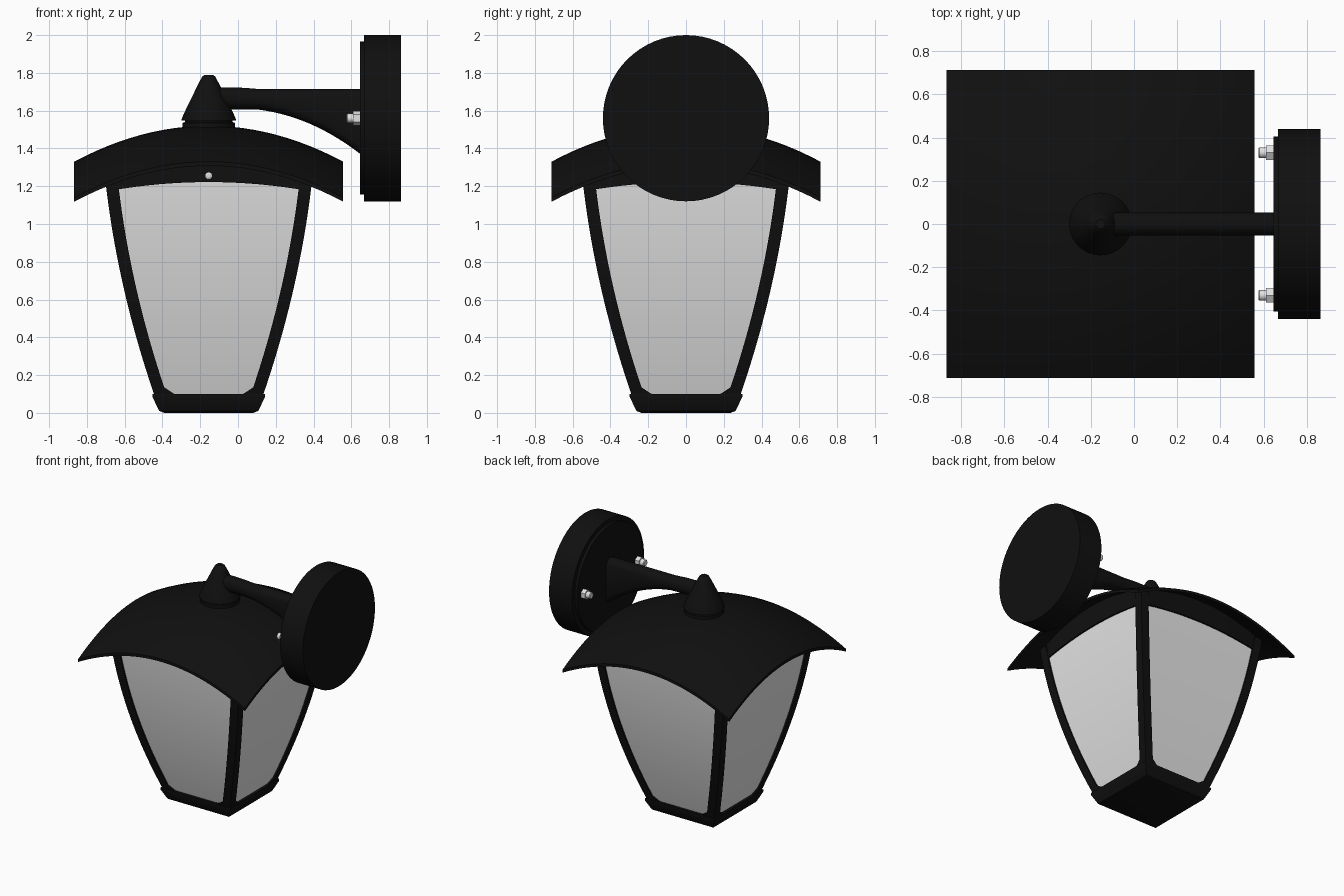
import bpy, bmesh, math
from mathutils import Matrix, Vector

cube = bpy.data.objects.get("Cube")
if cube:
    bpy.data.objects.remove(cube, do_unlink=True)

CX = -0.155       # lantern axis
PLATE_Z = 1.56    # wall plate centre height


def material(name, rgb):
    m = bpy.data.materials.new(name)
    m.use_nodes = True
    m.diffuse_color = (*rgb, 1)
    m.node_tree.nodes["Principled BSDF"].inputs["Base Color"].default_value = (*rgb, 1)
    return m


BLACK = material("black_metal", (0.005, 0.005, 0.005))
GLASS = material("frosted_glass", (0.8, 0.8, 0.8))
STEEL = material("bright_steel", (0.75, 0.75, 0.75))


def finish(name, bm, mat, angle=30):
    bmesh.ops.recalc_face_normals(bm, faces=bm.faces)
    mesh = bpy.data.meshes.new(name)
    bm.to_mesh(mesh)
    bm.free()
    ob = bpy.data.objects.new(name, mesh)
    bpy.context.collection.objects.link(ob)
    mesh.materials.append(mat)
    bpy.ops.object.select_all(action='DESELECT')
    ob.select_set(True)
    bpy.context.view_layer.objects.active = ob
    bpy.ops.object.shade_smooth_by_angle(angle=math.radians(angle))
    return ob


def loft(name, rings, mat, matrix=Matrix(), angle=30):
    """Skin a list of equal-length closed rings and cap both ends."""
    bm = bmesh.new()
    rows = [[bm.verts.new(matrix @ Vector(p)) for p in r] for r in rings]
    n = len(rows[0])
    for a, b in zip(rows, rows[1:]):
        for i in range(n):
            j = (i + 1) % n
            bm.faces.new((a[i], a[j], b[j], b[i]))
    bm.faces.new(rows[0])
    bm.faces.new(rows[-1])
    return finish(name, bm, mat, angle)


def square(z, h):
    return [(h, h, z), (-h, h, z), (-h, -h, z), (h, -h, z)]


def lathe(name, profile, mat, matrix, sides=48):
    """Revolve (radius, height) points about local z."""
    rings = [[(r * math.cos(2 * math.pi * i / sides), r * math.sin(2 * math.pi * i / sides), z)
              for i in range(sides)] for r, z in profile]
    return loft(name, rings, mat, matrix)


def half(z):
    """Half width of the curved lantern body at a height."""
    t = (z - 0.13) / 1.04
    return 0.30 + 0.24 * t + 0.11 * t * (1 - t)


def droop(u):
    return 0.19 * (u / 0.712) ** 2


def turned(k):
    return Matrix.Translation((CX, 0, 0)) @ Matrix.Rotation(k * math.pi / 2, 4, 'Z')


AXIS = Matrix.Translation((CX, 0, 0))
SIDES = ("front", "left", "back", "right")

# Frosted glass body
zs = [0.07 + 1.2 * i / 20 for i in range(21)]
loft("glass_body", [square(z, half(z) - 0.012) for z in zs], GLASS, AXIS)

# Base tray
loft("base_tray", [square(z, h) for z, h in
                   ((0, 0.235), (0.01, 0.262), (0.03, 0.272), (0.085, 0.298), (0.10, 0.298))],
     BLACK, AXIS)

# Corner posts, flared at the foot
for k, side in enumerate(SIDES):
    rings = []
    for z in [0.07, 0.10, 0.115, 0.135] + [0.16 + 1.12 * i / 20 for i in range(21)]:
        h = half(z)
        w = 0.066 + max(0, 0.135 - z) * 1.2
        q = 0.04
        rings.append([(h, h, z), (h - w, h, z), (h - w, h - q, z),
                      (h - q, h - q, z), (h - q, h - w, z), (h, h - w, z)])
    loft("corner_post_" + side, rings, BLACK, turned(k))

# Arched band over each pane, reaching up to the roof
for k, side in enumerate(SIDES):
    rings = []
    for i in range(17):
        u = -0.53 + 1.06 * i / 16
        lo = 1.222 - 0.037 * (u / 0.47) ** 2
        hi = 1.395 - droop(u)
        h = half(lo)
        rings.append([(u, -h, lo), (u, -h, hi), (u, -h + 0.04, hi), (u, -h + 0.04, lo)])
    loft("arched_band_" + side, rings, BLACK, turned(k))

# Small screws on two of the bands
for k, side in ((0, "front"), (3, "right")):
    m = turned(k) @ Matrix.Translation((0, -0.545, 1.255)) @ Matrix.Rotation(math.pi / 2, 4, 'X')
    lathe("band_screw_" + side, [(0.018, -0.01), (0.018, 0.005), (0.01, 0.01)], STEEL, m, 12)

# Domed square roof with a thin lip
R, N = 0.712, 24
bm = bmesh.new()
bmesh.ops.create_grid(bm, x_segments=N, y_segments=N, size=R)
for v in bm.verts:
    v.co.z = 1.52 - droop(v.co.x) - droop(v.co.y)
top = list(bm.faces)
under = bmesh.ops.duplicate(bm, geom=bm.verts[:] + bm.edges[:] + top)
for v in under["geom"]:
    if isinstance(v, bmesh.types.BMVert):
        v.co.z -= 0.022
bmesh.ops.bridge_loops(bm, edges=[e for e in bm.edges if e.is_boundary])
bmesh.ops.translate(bm, verts=bm.verts, vec=(CX, 0, 0))
finish("roof", bm, BLACK)

# Finial with its collar
lathe("finial_collar", [(0.14, 1.49), (0.14, 1.535), (0.125, 1.54), (0.125, 1.555)], BLACK, AXIS)
lathe("finial", [(0.145, 1.547), (0.142, 1.56), (0.115, 1.62), (0.085, 1.68), (0.056, 1.74),
                 (0.035, 1.78), (0.022, 1.79)], BLACK, AXIS)

# Arm that deepens towards the wall plate
rings = []
for i in range(21):
    t = i / 20
    x = -0.13 + 0.785 * t
    z0 = 1.615 - 0.25 * max(0, (x + 0.05) / 0.705) ** 2.2
    z1 = 1.715
    r, mid, tall = 0.054, (z0 + z1) / 2, (z1 - z0) / 2
    ring = []
    for j in range(24):
        a = 2 * math.pi * j / 24
        s = math.sin(a)
        ring.append((x, r * math.cos(a), mid + math.copysign(tall - r, s) + r * s
                     if abs(s) > 1e-6 else mid))
    rings.append(ring)
loft("arm", rings, BLACK, angle=40)

# Round wall plate
wall = Matrix.Translation((0, 0, PLATE_Z)) @ Matrix.Rotation(math.pi / 2, 4, 'Y')
lathe("wall_plate", [(0.44, 0.667), (0.44, 0.862)], BLACK, wall, 64)
lathe("wall_plate_face", [(0.405, 0.645), (0.405, 0.68)], BLACK, wall, 64)

# Plate bolts with hexagonal nuts
for y, side in ((-0.33, "right"), (0.33, "left")):
    m = Matrix.Translation((0, y, 0)) @ wall
    lathe("bolt_nut_" + side, [(0.038, 0.61), (0.038, 0.65)], STEEL, m, 6)
    lathe("bolt_tip_" + side, [(0.02, 0.575), (0.025, 0.58), (0.025, 0.612)], STEEL, m, 16)
